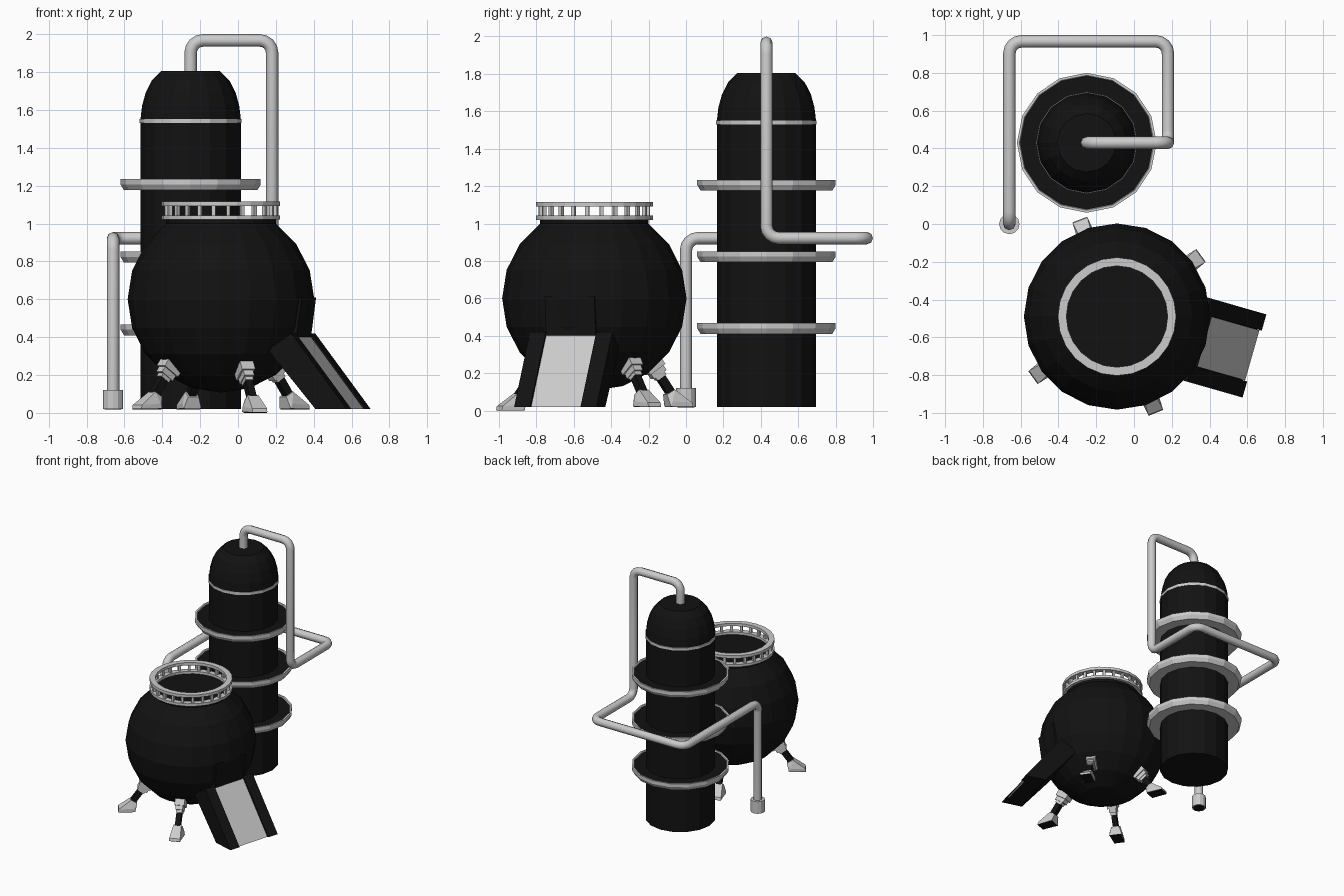
import bpy, bmesh, math
from mathutils import Vector, Matrix

if "Cube" in bpy.data.objects:
    bpy.data.objects.remove(bpy.data.objects["Cube"])

dark = bpy.data.materials.new("dark")
dark.diffuse_color = (0.006, 0.006, 0.006, 1)
dark.use_nodes = True
dark.node_tree.nodes["Principled BSDF"].inputs["Base Color"].default_value = dark.diffuse_color


def finish(name, bm, mat=None, matrix=None):
    bmesh.ops.recalc_face_normals(bm, faces=bm.faces)
    me = bpy.data.meshes.new(name)
    bm.to_mesh(me)
    bm.free()
    ob = bpy.data.objects.new(name, me)
    bpy.context.collection.objects.link(ob)
    if mat:
        me.materials.append(mat)
    if matrix:
        ob.matrix_world = matrix
    return ob


def lathe(name, profile, center, n=16, mat=None, closed=False):
    """Spin an (r, z) profile; open profiles are capped, closed ones form rings."""
    bm = bmesh.new()
    loops = []
    for r, z in profile:
        if r == 0:
            loops.append([bm.verts.new((center[0], center[1], z))] * n)
        else:
            loops.append([bm.verts.new((center[0] + r * math.cos(2 * math.pi * i / n),
                                        center[1] + r * math.sin(2 * math.pi * i / n), z)) for i in range(n)])
    pairs = list(zip(loops, loops[1:] + loops[:1])) if closed else list(zip(loops, loops[1:]))
    for a, b in pairs:
        for i in range(n):
            j = (i + 1) % n
            bm.faces.new(list(dict.fromkeys((a[i], a[j], b[j], b[i]))))
    if not closed:
        for l in (loops[0], loops[-1]):
            if l[0] is not l[1]:
                bm.faces.new(l)
    return finish(name, bm, mat)


def hull(name, pts, mat=None, matrix=None):
    bm = bmesh.new()
    for p in pts:
        bm.verts.new(p)
    bmesh.ops.convex_hull(bm, input=bm.verts)
    bmesh.ops.dissolve_limit(bm, angle_limit=0.01, verts=bm.verts, edges=bm.edges)
    return finish(name, bm, mat, matrix)


def prism(name, profile, y0, y1, mat=None, matrix=None):
    return hull(name, [(x, y, z) for y in (y0, y1) for x, z in profile], mat, matrix)


def box(name, size, matrix, mat=None):
    bm = bmesh.new()
    bmesh.ops.create_cube(bm, size=1)
    bmesh.ops.scale(bm, vec=size, verts=bm.verts)
    return finish(name, bm, mat, matrix)


# Tower with domed top
T = (-0.25, 0.43)
lathe("tower", [(0.265, 0.02), (0.265, 1.55), (0.257, 1.62), (0.238, 1.69),
                (0.205, 1.755), (0.155, 1.805)], T, mat=dark)
lathe("tower_band", [(0.262, 1.53), (0.269, 1.53), (0.269, 1.552), (0.262, 1.552)], T, closed=True)

# Three platforms around the tower
for k in range(3):
    z = 0.41 + 0.383 * k
    lathe(f"platform_rim_{k}", [(0.255, z), (0.352, z), (0.37, z + 0.03), (0.37, z + 0.058),
                                (0.357, z + 0.058), (0.35, z + 0.045), (0.255, z + 0.045)], T, closed=True)
    lathe(f"platform_floor_{k}", [(0.255, z + 0.04), (0.352, z + 0.04), (0.354, z + 0.05),
                                  (0.255, z + 0.05)], T, mat=dark, closed=True)

# Round vessel, truncated at the top
S = (-0.09, -0.49)
R = 0.493
prof = [(0, 0.6 - R)] + [(R * math.cos(math.radians(a)), 0.6 + R * math.sin(math.radians(a)))
                         for a in range(-72, 55, 18)] + [(0.29, 1.022)]
lathe("vessel", prof, S, n=20, mat=dark)

# Railing on the vessel
for name, z0, z1 in (("railing_base", 1.02, 1.042), ("railing_top", 1.092, 1.115)):
    lathe(name, [(0.268, z0), (0.313, z0), (0.313, z1), (0.268, z1)], S, n=24, closed=True)
for i in range(24):
    m = (Matrix.Translation((*S, 1.067)) @ Matrix.Rotation(2 * math.pi * (i + 0.5) / 24, 4, 'Z')
         @ Matrix.Translation((0.29, 0, 0)))
    box(f"railing_post_{i}", (0.02, 0.02, 0.06), m)

# Ramp: dark slanted slab with side rails and a light recessed panel
M = Matrix.Translation((*S, 0)) @ Matrix.Rotation(math.radians(-16), 4, 'Z')


def slab(d0, d1):
    """Slanted slab profile between two depths below the rail surface."""
    return [(0.757 - d0, 0.02), (0.452 - d0, 0.42), (0.452 - d1 * 0.75, 0.42 - d1 * 0.5), (0.757 - d1, 0.02)]


prism("ramp_body", slab(0.025, 0.172), -0.16, 0.16, dark, M)
prism("ramp_panel", slab(0.012, 0.03), -0.138, 0.138, None, M)
for s in (-1, 1):
    prism(f"ramp_rail_{'right' if s < 0 else 'left'}", slab(0, 0.172), s * 0.14, s * 0.229, dark, M)
prism("doorway", [(0.3, 0.4), (0.455, 0.4), (0.483, 0.61), (0.3, 0.61)], -0.138, 0.138, dark, M)

# Four legs, placed symmetrically about the ramp
for i, a in enumerate((-52, 52, 127, -128)):
    L = (Matrix.Translation((*S, -0.018 if i == 0 else 0))
         @ Matrix.Rotation(math.radians(a - 16), 4, 'Z'))
    top, foot = Vector((0.335, 0, 0.24)), Vector((0.455, 0, 0.07))
    d = foot - top
    rot = d.to_track_quat('Z', 'Y').to_matrix().to_4x4()

    def along(t):
        return L @ Matrix.Translation(top + d * t) @ rot

    box(f"leg_mount_{i}", (0.075, 0.105, 0.05), along(0.0))
    box(f"leg_collar_{i}", (0.055, 0.085, 0.04), along(0.18))
    box(f"leg_socket_{i}", (0.045, 0.06, 0.03), along(0.3))
    box(f"leg_strut_{i}", (0.04, 0.045, d.length * 0.75), along(0.6), dark)
    hull(f"foot_{i}",
         [(r, s * w, z) for s in (-1, 1) for r, w, z in
          ((0.405, 0.03, 0.085), (0.45, 0.03, 0.112), (0.42, 0.05, 0.022), (0.43, 0.05, 0.05),
           (0.55, 0.042, 0.022), (0.545, 0.042, 0.042))], None, L)
    prism(f"foot_sole_{i}", [(0.42, 0.018), (0.548, 0.018), (0.548, 0.023), (0.42, 0.023)],
          -0.042, 0.042, dark, L)


# Pipe with rounded corners
def rounded(pts, rad, seg=4):
    out = [pts[0]]
    for a, b, c in zip(pts, pts[1:], pts[2:]):
        u, v = (a - b).normalized(), (c - b).normalized()
        ctr = b + (u + v) * rad
        for k in range(seg + 1):
            t = math.pi / 2 * k / seg
            out.append(ctr - v * rad * math.cos(t) - u * rad * math.sin(t))
    return out + [pts[-1]]


path = [Vector(p) for p in ((-0.25, 0.43, 1.78), (-0.25, 0.43, 1.967), (0.18, 0.43, 1.967),
                            (0.18, 0.43, 0.922), (0.18, 0.967, 0.922), (-0.66, 0.967, 0.922),
                            (-0.66, 0, 0.922), (-0.66, 0, 0.06))]
pts = rounded(path, 0.065)
cu = bpy.data.curves.new("pipe", 'CURVE')
cu.dimensions = '3D'
cu.bevel_depth = 0.033
cu.bevel_resolution = 2
cu.use_fill_caps = True
sp = cu.splines.new('POLY')
sp.points.add(len(pts) - 1)
for p, q in zip(sp.points, pts):
    p.co = (*q, 1)
pipe = bpy.data.objects.new("pipe", cu)
bpy.context.collection.objects.link(pipe)
bpy.context.view_layer.objects.active = pipe
pipe.select_set(True)
bpy.ops.object.convert(target='MESH')
bpy.ops.object.shade_smooth_by_angle(angle=math.radians(50))

# Pipe end fitting
lathe("pipe_fitting", [(0.054, 0.02), (0.054, 0.12), (0.03, 0.12)], (-0.66, 0), n=12)
lathe("pipe_mouth", [(0.045, 0.017), (0.045, 0.025)], (-0.66, 0), n=12, mat=dark)
